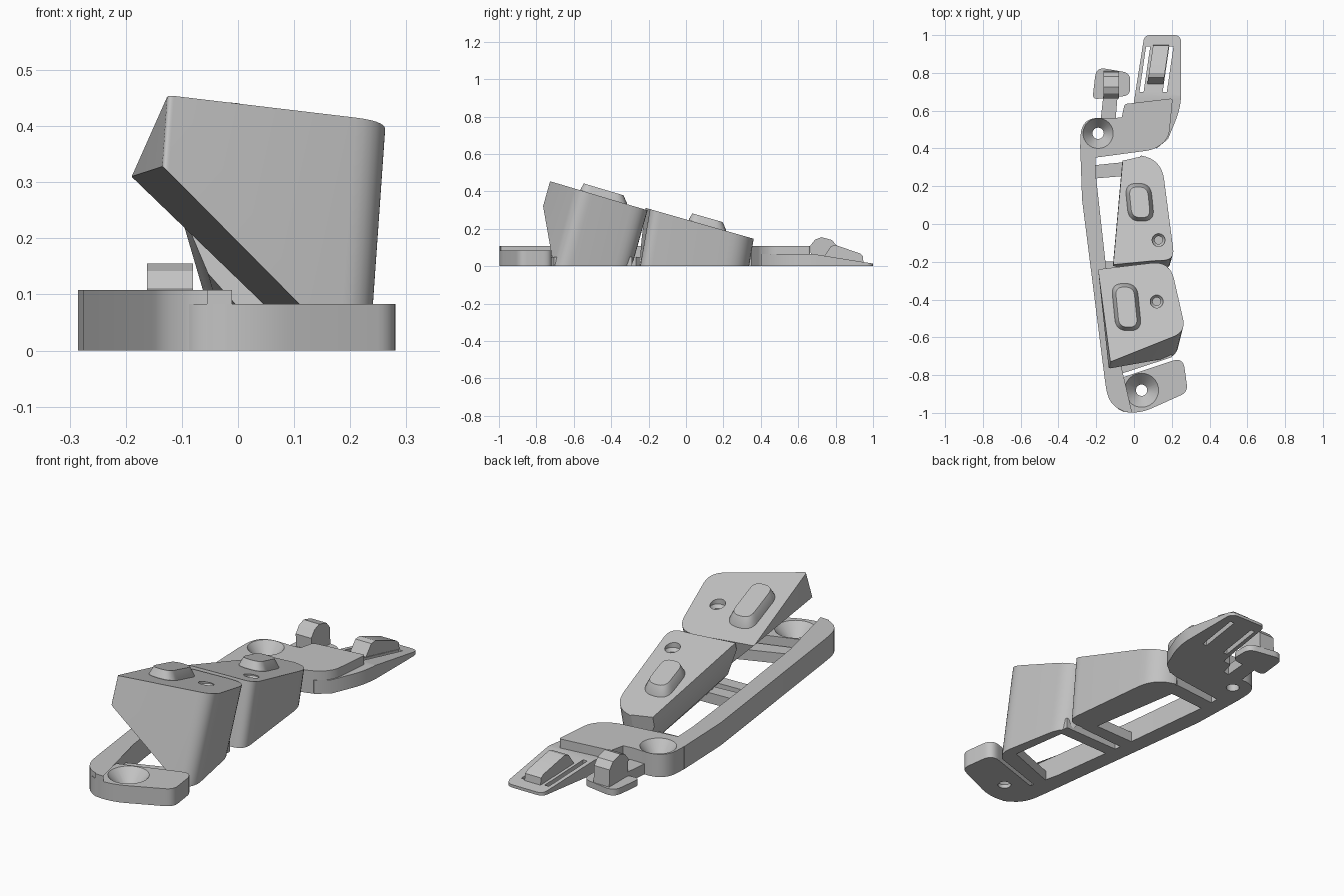
import bpy
import bmesh
from math import cos, sin, pi
from mathutils import Vector

cube = bpy.data.objects.get("Cube")
if cube:
    bpy.data.objects.remove(cube, do_unlink=True)

grey = bpy.data.materials.new("light grey")
grey.use_nodes = True
color = (0.55, 0.55, 0.55, 1)
grey.diffuse_color = color
grey.node_tree.nodes["Principled BSDF"].inputs["Base Color"].default_value = color


def rounded(points, steps=8):
    """Outline from (x, y) or (x, y, corner cut length) points."""
    out = []
    for i, p in enumerate(points):
        c = Vector(p[:2])
        if len(p) == 2:
            out.append(c)
            continue
        a = (Vector(points[i - 1][:2]) - c).normalized() * p[2]
        b = (Vector(points[(i + 1) % len(points)][:2]) - c).normalized() * p[2]
        for k in range(steps + 1):
            t = k / steps
            out.append(c + a * (1 - t) ** 2 + b * t ** 2)
    return out


def circle(x, y, r, n=32):
    return [Vector((x + r * cos(2 * pi * k / n), y + r * sin(2 * pi * k / n))) for k in range(n)]


def loft(name, loops, cuts=()):
    """Closed solid through equal loops, then trimmed by (point, normal) planes."""
    bm = bmesh.new()
    rings = [[bm.verts.new(p) for p in loop] for loop in loops]
    n = len(rings[0])
    bm.faces.new(rings[0])
    bm.faces.new(rings[-1])
    for low, high in zip(rings, rings[1:]):
        for i in range(n):
            j = (i + 1) % n
            bm.faces.new((low[i], low[j], high[j], high[i]))
    for point, normal in cuts:
        geom = bm.verts[:] + bm.edges[:] + bm.faces[:]
        cut = bmesh.ops.bisect_plane(bm, geom=geom, plane_co=point, plane_no=Vector(normal).normalized(),
                                     clear_outer=True)["geom_cut"]
        edges = [e for e in cut if isinstance(e, bmesh.types.BMEdge)]
        if edges:
            bmesh.ops.edgeloop_fill(bm, edges=edges)
    bmesh.ops.recalc_face_normals(bm, faces=bm.faces[:])
    mesh = bpy.data.meshes.new(name)
    bm.to_mesh(mesh)
    bm.free()
    mesh.materials.append(grey)
    obj = bpy.data.objects.new(name, mesh)
    bpy.context.collection.objects.link(obj)
    return obj


def activate(obj):
    bpy.ops.object.select_all(action="DESELECT")
    obj.select_set(True)
    bpy.context.view_layer.objects.active = obj


def subtract(obj, cutter):
    cutter.hide_render = True
    mod = obj.modifiers.new("cut", "BOOLEAN")
    mod.operation = "DIFFERENCE"
    mod.solver = "EXACT"
    mod.object = cutter
    activate(obj)
    bpy.ops.object.modifier_apply(modifier=mod.name)
    bpy.data.objects.remove(cutter, do_unlink=True)


def plate(name, points, height, base=0.0):
    outline = rounded(points)
    return loft(name, [[(p.x, p.y, z) for p in outline] for z in (base, height)])


def turned(name, x, y, profile):
    """Round solid from (radius, z) pairs."""
    return loft(name, [[(p.x, p.y, z) for p in circle(x, y, r)] for r, z in profile])


def side_profile(name, x0, x1, profile, lean=0.0):
    """Profile in (y, z) carried across x; lean shifts x along y."""
    mid = profile[0][0]
    return loft(name, [[(x + lean * (y - mid), y, z) for y, z in profile] for x in (x0, x1)])


def key_block(name, points, top, shear, cuts):
    """Leaning block with a sloped top and an undercut side."""
    outline = rounded(points)
    upper = [Vector((p.x, p.y, top(p.y))) for p in outline]
    lower = [Vector((p.x - shear[0] * p.z, p.y - shear[1] * p.z, 0)) for p in upper]
    return loft(name, [lower, upper], cuts)


def key_button(name, x, y, w, h, top):
    """Chamfered oblong lying on the block's sloped top."""
    loops = []
    for scale, lift in ((1, -0.02), (1, 0.004), (0.72, 0.042)):
        a, b = w * scale, h - w * (1 - scale)
        outline = rounded([(-a, -b, a * 0.9), (a, -b, a * 0.9), (a, b, a * 0.9), (-a, b, a * 0.9)])
        loops.append([(x + p.x - 0.1 * p.y, y + p.y, top(y + p.y) + lift) for p in outline])
    return loft(name, loops)


def key_hole(block, x, y, top):
    z = top(y)
    subtract(block, turned("hole_cutter", x, y,
             [(0.021, z - 0.09), (0.021, z - 0.03), (0.034, z - 0.015), (0.034, z + 0.05)]))


def screw_hole(part, x, y, z, r):
    subtract(part, turned("screw_cutter", x, y,
             [(0.03, -0.05), (0.03, z - 0.065), (r, z), (r, z + 0.05)]))


# Side rail, foot and cross bars
plate("rail", [(-0.285, 0.42), (-0.275, 0.13), (-0.155, -0.82), (-0.13, -0.99, 0.12),
               (-0.055, -0.995), (-0.07, -0.81), (-0.15, -0.21), (-0.2, 0.24), (-0.205, 0.38)], 0.108)
foot = plate("foot", [(-0.1, -0.825), (0.26, -0.705, 0.06), (0.285, -0.89, 0.04),
                      (0.04, -1.0, 0.06), (-0.12, -0.995, 0.1)], 0.083)
screw_hole(foot, 0.04, -0.88, 0.083, 0.09)
bars = {
    "front_key_front_bar": [(-0.09, -0.8), (0.2, -0.705), (0.2, -0.62), (-0.09, -0.73)],
    "front_key_rear_bar": [(-0.15, -0.3), (0.16, -0.29), (0.16, -0.35), (-0.15, -0.36)],
    "rear_key_front_bar": [(-0.17, -0.27), (0.1, -0.25), (0.1, -0.19), (-0.17, -0.2)],
    "rear_key_rear_bar": [(-0.22, 0.31), (0.02, 0.335), (0.02, 0.26), (-0.22, 0.24)],
}
for name, points in bars.items():
    plate(name, points, 0.05)


# Front key block
def front_top(y):
    return 0.3 - 0.298 * (y + 0.21)


front_key = key_block(
    "front_key_block",
    [(-0.19, -0.24), (0.19, -0.195, 0.1), (0.275, -0.57, 0.07), (-0.125, -0.73, 0.012)],
    front_top, (0.07, 0.28), [((-0.13, -0.77, 0.325), (-0.12, -0.017, -0.122))])
key_hole(front_key, 0.12, -0.41, front_top)
key_button("front_key_button", -0.04, -0.44, 0.068, 0.125, front_top)


# Rear key block
def rear_top(y):
    return 0.31 - 0.286 * (y + 0.21)


rear_key = key_block(
    "rear_key_block",
    [(-0.11, -0.215), (0.1, -0.195), (0.215, -0.19, 0.06), (0.145, 0.345, 0.11), (0.05, 0.36), (-0.06, 0.335)],
    rear_top, (0.05, 0.17),
    [((-0.11, -0.21, 0.27), (-0.079, -0.003, -0.033)),
     ((-0.05, -0.22, 0.13), (-0.025, -0.004, -0.022))])
key_hole(rear_key, 0.13, -0.085, rear_top)
key_button("rear_key_button", 0.03, 0.115, 0.068, 0.1, rear_top)

# Rear mount with its screw hole
mount = plate("rear_mount", [(-0.285, 0.4), (-0.215, 0.35), (0.12, 0.395, 0.06), (0.185, 0.46, 0.04),
                             (0.205, 0.665, 0.015), (-0.05, 0.635, 0.015), (-0.065, 0.565),
                             (-0.11, 0.56), (-0.28, 0.565, 0.1)], 0.108)
screw_hole(mount, -0.19, 0.48, 0.108, 0.08)

# Tail plate, sloping to a thin end, with two slots
tail_outline = rounded([(-0.02, 0.5), (0.12, 0.4), (0.18, 0.45), (0.25, 0.62, 0.08),
                        (0.25, 1.0, 0.04), (0.055, 1.0, 0.03), (0, 0.65)])
tail = loft("tail_plate", [[(p.x, p.y, z) for p in tail_outline] for z in (0, 0.065)],
            [((0, 0.68, 0.065), (0, 0.16, 1))])
for x in (0.04, 0.163):
    subtract(tail, plate("slot_cutter", [(x - 0.011, 0.7), (x + 0.011, 0.7),
                                         (x + 0.046, 0.94), (x + 0.024, 0.94)], 0.2, -0.1))
side_profile("tail_button", 0.068, 0.152, [(0.725, 0.03), (0.775, 0.107), (0.8, 0.113),
                                           (0.93, 0.068), (0.945, 0.055), (0.95, 0.01)], 0.15)

# Small side lever with its post
plate("lever_plate", [(-0.22, 0.66, 0.03), (-0.02, 0.68, 0.04), (-0.02, 0.8, 0.04), (-0.2, 0.83, 0.05)], 0.03)
plate("lever_stem", [(-0.18, 0.52), (-0.1, 0.52), (-0.085, 0.7), (-0.16, 0.7)], 0.05)
side_profile("lever_post", -0.162, -0.08, [(0.67, 0.01), (0.665, 0.11), (0.69, 0.142), (0.725, 0.155),
                                           (0.78, 0.14), (0.805, 0.11), (0.81, 0.01)])

# Smooth shading with sharp edges kept
for obj in bpy.context.collection.objects:
    if obj.type == "MESH" and grey.name in obj.data.materials:
        activate(obj)
        bpy.ops.object.shade_smooth_by_angle(angle=0.5)
